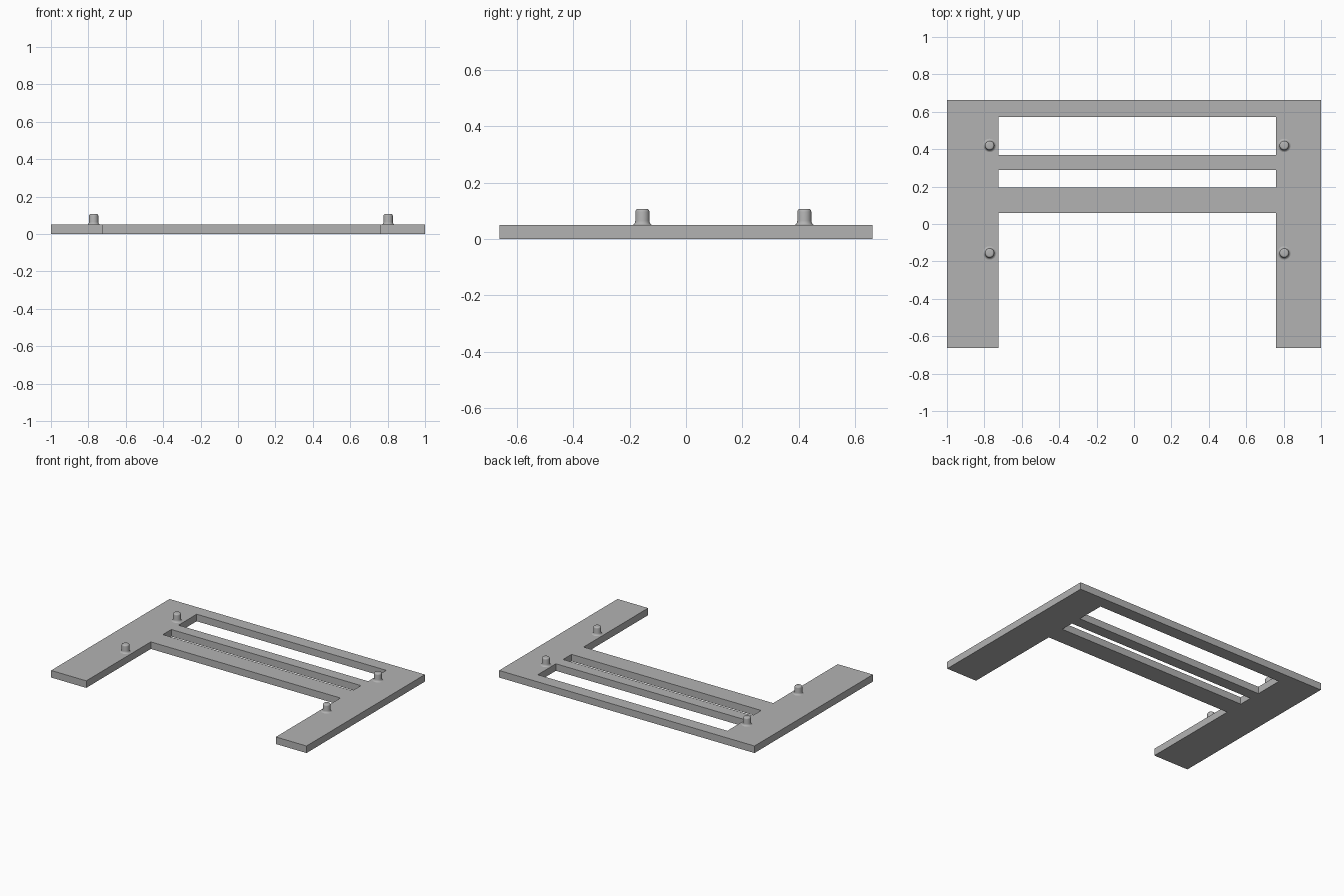
import bpy, bmesh, math

cube = bpy.data.objects.get("Cube")
if cube:
    bpy.data.objects.remove(cube, do_unlink=True)

grey = bpy.data.materials.new("plain_grey")
grey.use_nodes = True
colour = (0.45, 0.45, 0.45, 1)
grey.diffuse_color = colour
grey.node_tree.nodes["Principled BSDF"].inputs["Base Color"].default_value = colour

THICK = 0.05


def finish(bm, name):
    bmesh.ops.recalc_face_normals(bm, faces=bm.faces)
    mesh = bpy.data.meshes.new(name)
    bm.to_mesh(mesh)
    bm.free()
    mesh.materials.append(grey)
    obj = bpy.data.objects.new(name, mesh)
    bpy.context.collection.objects.link(obj)
    return obj


# Flat frame: two side arms joined by three crossbars
xs = [-1, -0.725, 0.76, 1]
ys = [-0.662, 0.06, 0.195, 0.29, 0.37, 0.573, 0.662]
bar_rows = (1, 3, 5)
bm = bmesh.new()
grid = [[bm.verts.new((x, y, 0)) for x in xs] for y in ys]
for row in range(len(ys) - 1):
    for col in range(len(xs) - 1):
        if col != 1 or row in bar_rows:
            bm.faces.new((grid[row][col], grid[row][col + 1],
                          grid[row + 1][col + 1], grid[row + 1][col]))
up = bmesh.ops.extrude_face_region(bm, geom=bm.faces[:])["geom"]
bmesh.ops.translate(bm, vec=(0, 0, THICK),
                    verts=[v for v in up if isinstance(v, bmesh.types.BMVert)])
finish(bm, "frame")


# Locating pegs: flared foot, straight shank, rounded top
def peg(name, x, y):
    r, foot, top, edge = 0.025, 0.011, 0.107, 0.01
    quarter = [i * math.pi / 8 for i in range(5)]
    profile = [(r + foot * (1 - math.sin(a)),
                THICK + 0.015 * (1 - math.cos(a))) for a in quarter]
    profile += [(r - edge * (1 - math.cos(a)),
                 top - edge * (1 - math.sin(a))) for a in quarter]
    profile.append((0, top))
    bm = bmesh.new()
    verts = [bm.verts.new((p, 0, z)) for p, z in profile]
    edges = [bm.edges.new(pair) for pair in zip(verts, verts[1:])]
    bmesh.ops.spin(bm, geom=verts + edges, cent=(0, 0, 0), axis=(0, 0, 1),
                   angle=math.tau, steps=32)
    bmesh.ops.remove_doubles(bm, verts=bm.verts, dist=0.0001)
    obj = finish(bm, name)
    obj.location = (x, y, 0)
    bpy.ops.object.select_all(action="DESELECT")
    obj.select_set(True)
    bpy.context.view_layer.objects.active = obj
    bpy.ops.object.shade_smooth_by_angle(angle=math.radians(40))


for side, x in (("right", -0.772), ("left", 0.803)):
    for end, y in (("front", -0.155), ("back", 0.42)):
        peg(f"{end}_{side}_peg", x, y)
